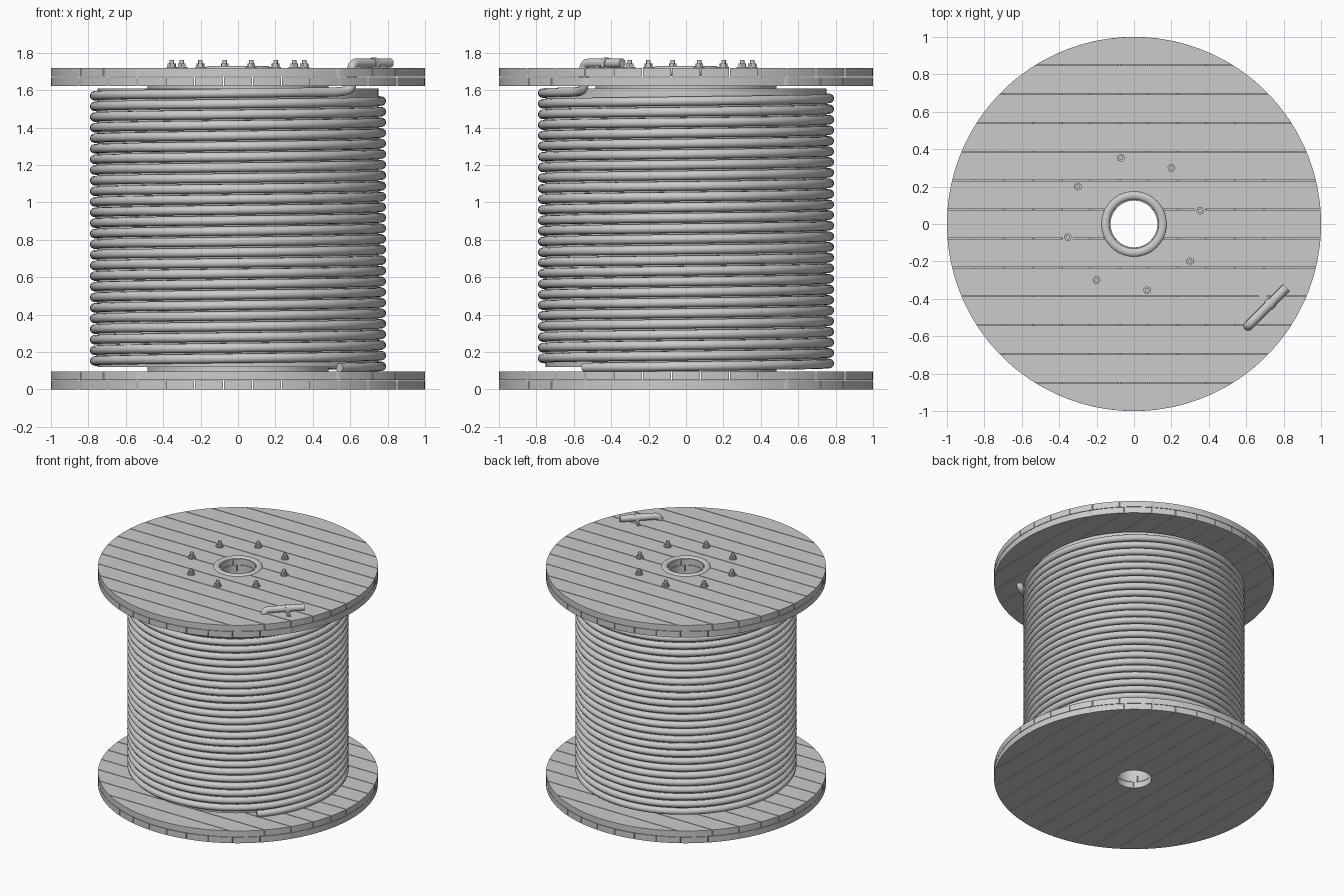
import bpy, bmesh
from math import sin, cos, pi, sqrt, asin, radians
from mathutils import Vector

if "Cube" in bpy.data.objects:
    bpy.data.objects.remove(bpy.data.objects["Cube"])

R, HOLE, PITCH, GAP = 1.0, 0.125, 0.1545, 0.0025


def finish(bm, name, smooth=True):
    bmesh.ops.recalc_face_normals(bm, faces=bm.faces)
    me = bpy.data.meshes.new(name)
    bm.to_mesh(me)
    bm.free()
    ob = bpy.data.objects.new(name, me)
    bpy.context.collection.objects.link(ob)
    if smooth:
        bpy.ops.object.select_all(action='DESELECT')
        ob.select_set(True)
        bpy.context.view_layer.objects.active = ob
        bpy.ops.object.shade_smooth_by_angle(angle=radians(35))
    return ob


def prism(bm, outline, z0, z1):
    n = len(outline)
    lo = [bm.verts.new((x, y, z0)) for x, y in outline]
    hi = [bm.verts.new((x, y, z1)) for x, y in outline]
    bm.faces.new(lo)
    bm.faces.new(hi)
    for i in range(n):
        j = (i + 1) % n
        bm.faces.new((lo[i], lo[j], hi[j], hi[i]))


def arc(r, v0, v1, n=9):
    """Right-hand circle arc between two heights."""
    a, b = asin(v0 / r), asin(v1 / r)
    return [(r * cos(a + (b - a) * i / n), r * sin(a + (b - a) * i / n)) for i in range(n + 1)]


def flip(pts):
    return [(-u, v) for u, v in reversed(pts)]


def board_layer(name, z0, z1, along_y):
    """Round layer of parallel planks with a bore in the middle."""
    bm = bmesh.new()
    for k in range(-6, 7):
        lo = max(abs(k) * PITCH - PITCH / 2 + GAP, -PITCH / 2 + GAP)
        hi = min(abs(k) * PITCH + PITCH / 2 - GAP, 0.9995)
        outer = arc(R, lo, hi)
        if k == 0:
            half = outer + arc(HOLE, lo, hi)[::-1]
            shapes = [half, flip(half)]
        elif lo < HOLE:
            notch = arc(HOLE, lo, HOLE)
            shapes = [outer + flip(outer) + flip(notch)[::-1] + notch[::-1][1:]]
        else:
            shapes = [outer + flip(outer)]
        for s in shapes:
            s = [(u, v if k >= 0 else -v) for u, v in s]
            prism(bm, [(v, u) if along_y else (u, v) for u, v in s], z0, z1)
    finish(bm, name)


def lathe(name, profile, seg=96, closed=True):
    """Revolve an (r, z) profile around z."""
    bm = bmesh.new()
    rings = [[bm.verts.new((r * cos(2 * pi * i / seg), r * sin(2 * pi * i / seg), z))
              for r, z in profile] for i in range(seg)]
    n = len(profile)
    for i in range(seg):
        a, b = rings[i], rings[(i + 1) % seg]
        for j in range(n if closed else n - 1):
            k = (j + 1) % n
            bm.faces.new((a[j], b[j], b[k], a[k]))
    return finish(bm, name)


def disc(r, n, cx, cy, turn=0):
    return [(cx + r * cos(2 * pi * i / n + turn), cy + r * sin(2 * pi * i / n + turn)) for i in range(n)]


# flanges: two crossed plank layers each
for label, z in (("bottom", 0.0), ("top", 1.622)):
    board_layer(label + "_flange_lower_boards", z, z + 0.047, True)
    board_layer(label + "_flange_upper_boards", z + 0.05, z + 0.097, False)

# drum with a narrower spacer at each end
lathe("drum", [(HOLE, 0.097), (0.485, 0.097), (0.485, 0.12), (0.75, 0.12), (0.75, 1.608),
               (0.485, 1.608), (0.485, 1.622), (HOLE, 1.622)])

# rounded ring around the top bore
lathe("bore_ring", [(0.153 + 0.027 * cos(2 * pi * i / 16), 1.703 + 0.027 * sin(2 * pi * i / 16))
                    for i in range(16)], 64)

# eight flange bolts: washer, hex nut, threaded end
bm = bmesh.new()
for i in range(8):
    a = radians(11.25 + 45 * i)
    x, y = 0.361 * cos(a), 0.361 * sin(a)
    prism(bm, disc(0.029, 20, x, y), 1.719, 1.725)
    prism(bm, disc(0.022, 6, x, y, a), 1.725, 1.743)
    prism(bm, disc(0.012, 12, x, y), 1.743, 1.762)
finish(bm, "flange_bolts")

# cable: wound helix, then a tail rising through the top flange
A0, Z0, STEP, N = radians(-45), 0.117, 0.0567, 72
END = 26 * N - 2
path = [Vector((0.767 * cos(A0 + 2 * pi * i / N), 0.767 * sin(A0 + 2 * pi * i / N), Z0 + STEP * i / N))
        for i in range(END)]
tail = [path[-1]] + [Vector(p) for p in (
    (0.56, -0.57, 1.59), (0.61, -0.545, 1.61), (0.61, -0.545, 1.68),
    (0.61, -0.545, 1.745), (0.67, -0.485, 1.745), (0.815, -0.34, 1.745))]
for _ in range(3):
    cut = [tail[0]]
    for p, q in zip(tail, tail[1:]):
        cut += [p.lerp(q, 0.25), p.lerp(q, 0.75)]
    tail = cut + [tail[-1]]
path += tail[1:]
cu = bpy.data.curves.new("cable", 'CURVE')
cu.dimensions = '3D'
cu.bevel_depth = 0.025
cu.bevel_resolution = 4
cu.use_fill_caps = True
sp = cu.splines.new('POLY')
sp.points.add(len(path) - 1)
for pt, p in zip(sp.points, path):
    pt.co = (*p, 1)
cable = bpy.data.objects.new("cable", cu)
bpy.context.collection.objects.link(cable)
bpy.ops.object.select_all(action='DESELECT')
cable.select_set(True)
bpy.context.view_layer.objects.active = cable
bpy.ops.object.convert(target='MESH')
bpy.ops.object.shade_smooth_by_angle(angle=radians(40))

# cable clamp: thin strap bent over the tail, with feet and screws
C = Vector((0.728, -0.427, 1.719))
along, across, up = Vector((1, 1, 0)).normalized(), Vector((1, -1, 0)).normalized(), Vector((0, 0, 1))


def strap(r, foot):
    arch = [(-r * cos(pi * i / 12), 0.026 + r * sin(pi * i / 12)) for i in range(13)]
    return [(-0.085, foot), (-r, foot)] + arch + [(r, foot), (0.085, foot)]


bm = bmesh.new()
outline = strap(0.029, 0.004) + strap(0.025, 0.0)[::-1]
sides = [[bm.verts.new(C + along * w + across * s + up * h) for s, h in outline] for w in (-0.014, 0.014)]
n = len(outline)
for i in range(n):
    j = (i + 1) % n
    bm.faces.new((sides[0][i], sides[0][j], sides[1][j], sides[1][i]))
bm.faces.new(sides[0])
bm.faces.new(sides[1])
for s in (-1, 1):
    p = C + across * (0.07 * s)
    prism(bm, disc(0.011, 12, p.x, p.y), 1.722, 1.731)
finish(bm, "cable_clamp")
